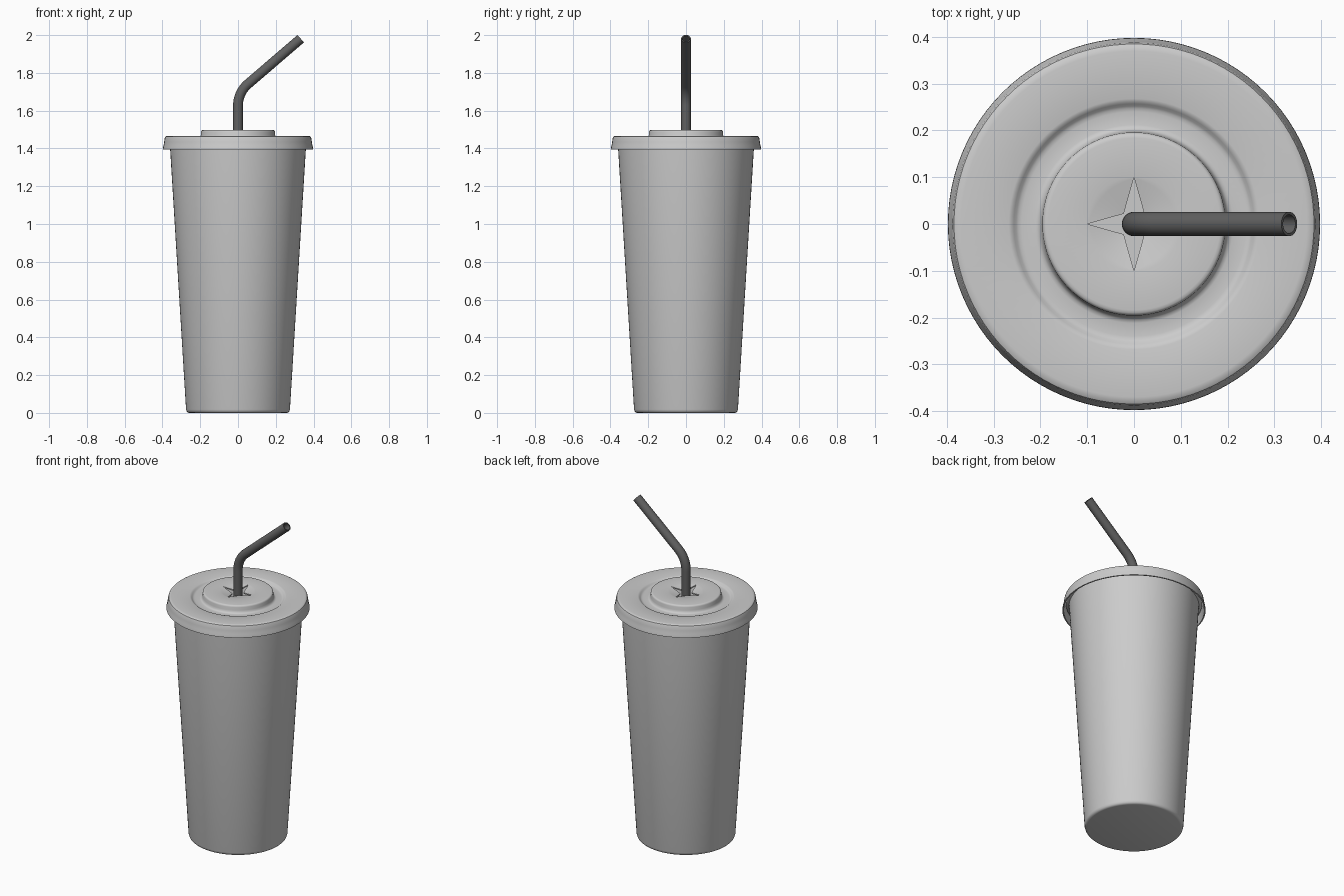
import bpy, bmesh
from math import sin, cos, pi, radians

if "Cube" in bpy.data.objects:
    bpy.data.objects.remove(bpy.data.objects["Cube"])

N = 96  # segments around every turned part


def finish(obj, thickness=0.0):
    if thickness:
        mod = obj.modifiers.new("wall", 'SOLIDIFY')
        mod.thickness = thickness
        mod.offset = -1
    bpy.ops.object.select_all(action='DESELECT')
    obj.select_set(True)
    bpy.context.view_layer.objects.active = obj
    if thickness:
        bpy.ops.object.modifier_apply(modifier="wall")
    bpy.ops.object.shade_smooth_by_angle(angle=radians(35))


def lathe(name, rings, thickness=0.0):
    """Skin rings of (radius, z); each may be a function of the angle."""
    bm = bmesh.new()
    rows = []
    for ring in rings:
        row = []
        for j in range(N):
            a = 2 * pi * j / N
            r, z = ring(a) if callable(ring) else ring
            row.append(bm.verts.new((r * cos(a), r * sin(a), z)))
        rows.append(row)
    for lo, hi in zip(rows, rows[1:]):
        for j in range(N):
            k = (j + 1) % N
            bm.faces.new((lo[j], lo[k], hi[k], hi[j]))
    bmesh.ops.remove_doubles(bm, verts=bm.verts, dist=1e-5)
    mesh = bpy.data.meshes.new(name)
    bm.to_mesh(mesh)
    bm.free()
    obj = bpy.data.objects.new(name, mesh)
    bpy.context.collection.objects.link(obj)
    finish(obj, thickness)
    return obj


# Tapered hollow cup with rounded base and rolled rim
rim = [(0.367 + 0.012 * cos(t), 1.44 + 0.012 * sin(t))
       for t in [radians(-90 + 30 * i) for i in range(9)]]
lathe("cup", [(0, 0), (0.258, 0), (0.266, 0.002), (0.272, 0.008), (0.275, 0.018),
              (0.361, 1.425)] + rim +
      [(0.352, 1.43), (0.266, 0.03), (0.258, 0.02), (0, 0.02)])


# Lid: skirt, flat shoulder, groove, raised disc and star-cut flaps
TIP, NOTCH = 0.1, 0.022


def star(a):
    a = a % (pi / 2)
    a = min(a, pi / 2 - a)
    # line from the tip (TIP, 0) to the notch (NOTCH, NOTCH)
    return TIP * NOTCH / (NOTCH * cos(a) + (TIP - NOTCH) * sin(a))


def flap(t):
    def ring(a):
        r = TIP + (star(a) - TIP) * t
        return r, 1.498 - 0.2 * (TIP - r)
    return ring


lathe("lid", [(0.398, 1.395), (0.397, 1.405), (0.394, 1.415), (0.391, 1.435),
              (0.388, 1.455), (0.385, 1.462), (0.378, 1.466), (0.37, 1.467),
              (0.268, 1.467), (0.262, 1.465), (0.257, 1.461), (0.252, 1.456),
              (0.247, 1.453), (0.24, 1.452), (0.212, 1.452), (0.205, 1.454),
              (0.2, 1.46), (0.197, 1.47), (0.196, 1.488), (0.194, 1.494),
              (0.19, 1.497), (0.184, 1.498)] +
      [flap(i / 6) for i in range(7)], thickness=0.007)

# Bent hollow straw
R, TURN, Z0 = 0.15, radians(49), 1.627
path = [(0, 0.03), (0, 0.8)]
path += [(R - R * cos(TURN * i / 12), Z0 + R * sin(TURN * i / 12)) for i in range(13)]
path.append((0.332, 1.981))
bm = bmesh.new()
rows = []
for i, (x, z) in enumerate(path):
    t = TURN * min(max(i - 2, 0), 12) / 12
    rows.append([bm.verts.new((x + 0.026 * cos(a) * cos(t), 0.026 * sin(a),
                               z - 0.026 * cos(a) * sin(t)))
                 for a in [2 * pi * j / 32 for j in range(32)]])
for lo, hi in zip(rows, rows[1:]):
    for j in range(32):
        k = (j + 1) % 32
        bm.faces.new((lo[j], lo[k], hi[k], hi[j]))
mesh = bpy.data.meshes.new("straw")
bm.to_mesh(mesh)
bm.free()
straw = bpy.data.objects.new("straw", mesh)
bpy.context.collection.objects.link(straw)
mat = bpy.data.materials.new("dark_grey")
mat.diffuse_color = (0.12, 0.12, 0.12, 1)
mat.use_nodes = True
mat.node_tree.nodes["Principled BSDF"].inputs["Base Color"].default_value = mat.diffuse_color
mesh.materials.append(mat)
finish(straw, 0.006)
